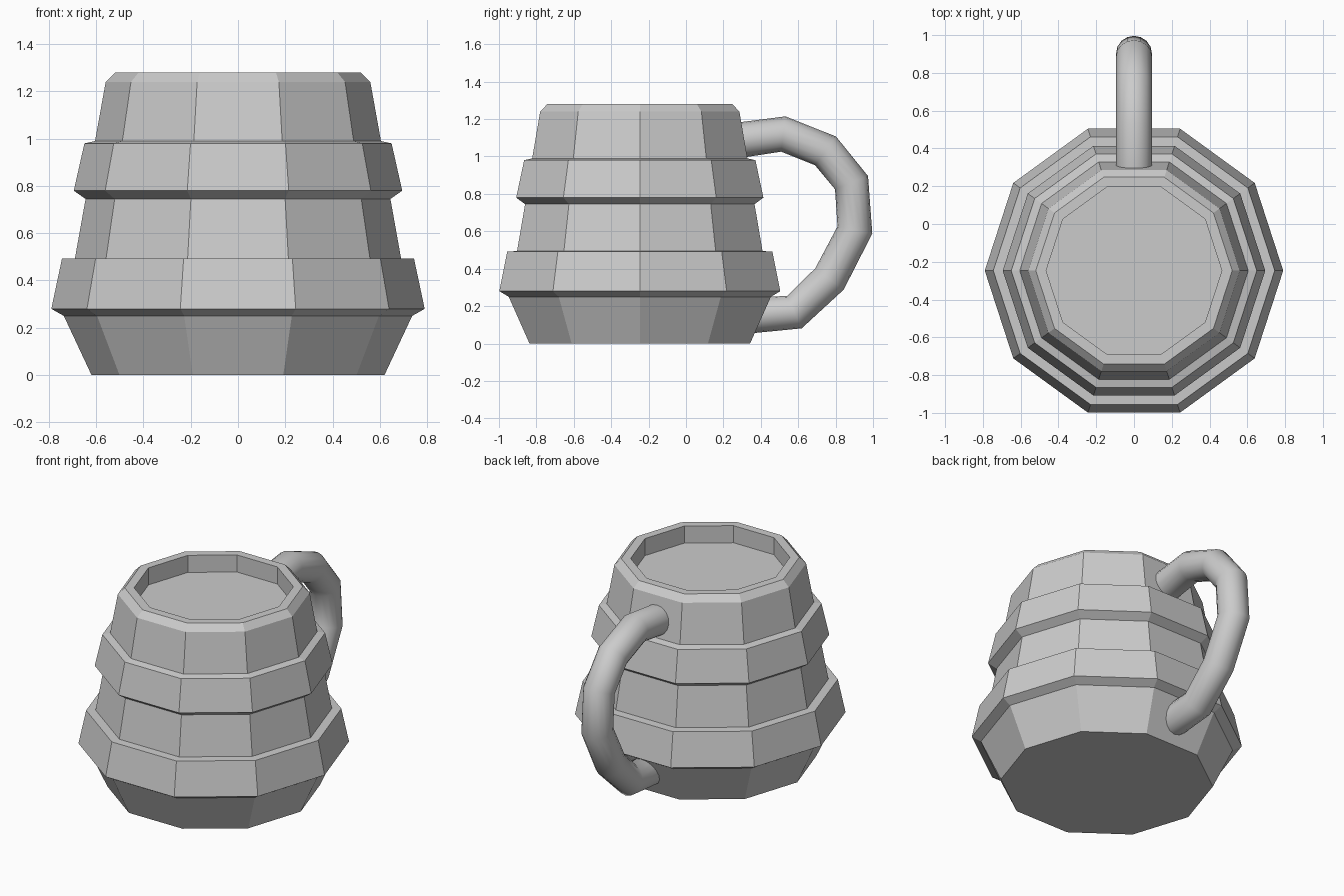
import bpy, bmesh
from math import cos, sin, tau

if "Cube" in bpy.data.objects:
    bpy.data.objects.remove(bpy.data.objects["Cube"])

SIDES = 10
CENTRE_Y = -0.247

# Mug body: outer profile, rim and shallow recessed top, as (radius, z)
profile = [(0.62, 0), (0.737, 0.25), (0.79, 0.28), (0.745, 0.492), (0.69, 0.494),
           (0.645, 0.745), (0.695, 0.78), (0.65, 0.98), (0.605, 0.99),
           (0.56, 1.24), (0.52, 1.28), (0.465, 1.28), (0.465, 1.17)]

bm = bmesh.new()
rings = [[bm.verts.new((r * cos(tau * i / SIDES), CENTRE_Y + r * sin(tau * i / SIDES), z))
          for i in range(SIDES)] for r, z in profile]
for low, high in zip(rings, rings[1:]):
    for i in range(SIDES):
        j = (i + 1) % SIDES
        bm.faces.new((low[i], low[j], high[j], high[i]))
bm.faces.new(rings[0][::-1])
bm.faces.new(rings[-1])
mesh = bpy.data.meshes.new("mug_body")
bm.to_mesh(mesh)
bm.free()
body = bpy.data.objects.new("mug_body", mesh)
bpy.context.collection.objects.link(body)

# Handle: round tube swept along a coarse path in the y-z plane
path = [(0.27, 1.085), (0.52, 1.12), (0.746, 1.03), (0.885, 0.86),
        (0.903, 0.607), (0.767, 0.345), (0.58, 0.168), (0.35, 0.15)]
curve = bpy.data.curves.new("handle", 'CURVE')
curve.dimensions = '3D'
curve.bevel_depth = 0.095
curve.bevel_resolution = 6
curve.use_fill_caps = True
spline = curve.splines.new('POLY')
spline.points.add(len(path) - 1)
for point, (y, z) in zip(spline.points, path):
    point.co = (0, y, z, 1)
spline.use_smooth = True
handle = bpy.data.objects.new("handle", curve)
bpy.context.collection.objects.link(handle)
